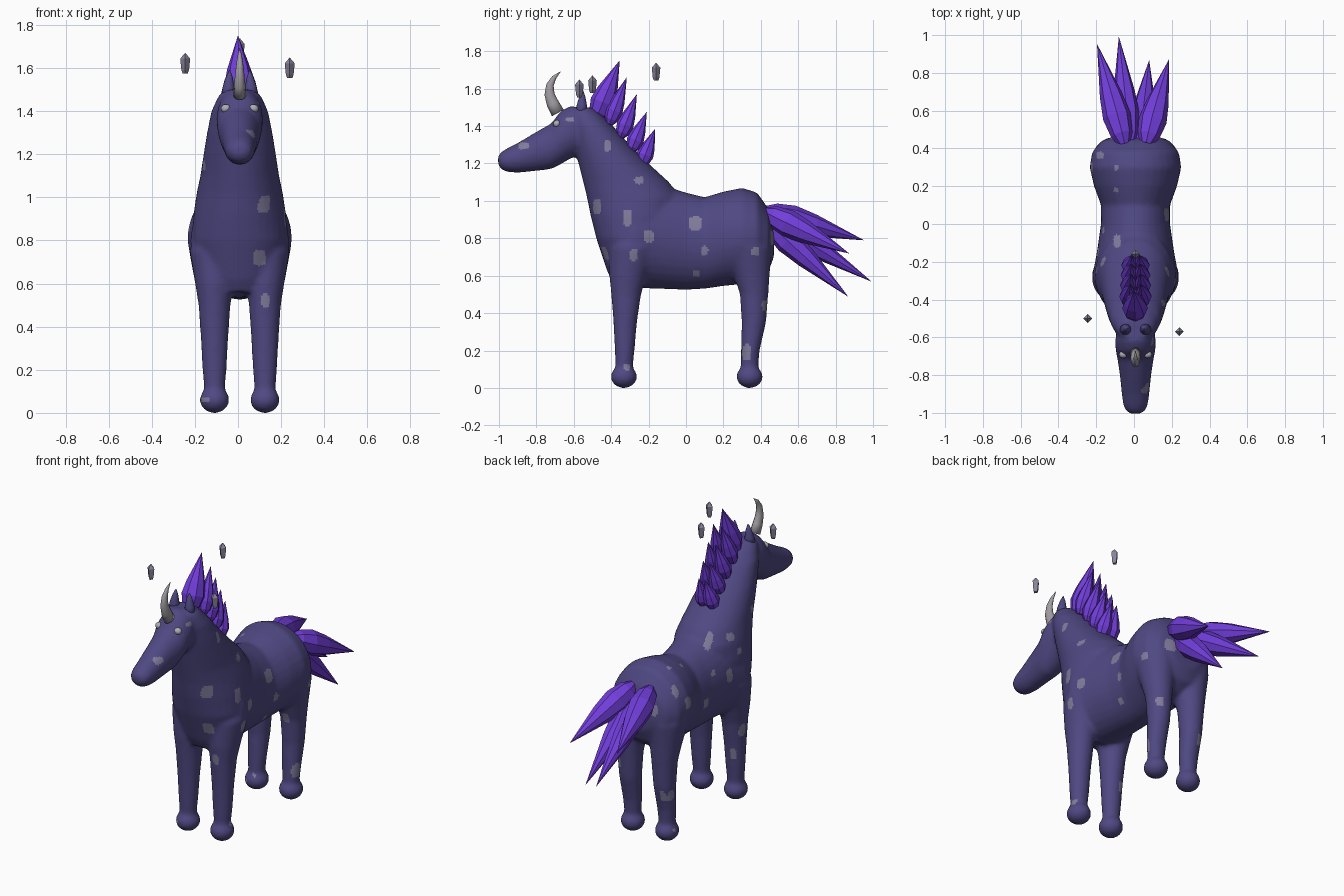
import bpy, bmesh, math
from mathutils import Vector

if "Cube" in bpy.data.objects:
    bpy.data.objects.remove(bpy.data.objects["Cube"])

CX = 0.008  # centre plane of the animal


def material(name, rgb):
    m = bpy.data.materials.new(name)
    m.diffuse_color = (*rgb, 1)
    m.use_nodes = True
    m.node_tree.nodes["Principled BSDF"].inputs["Base Color"].default_value = m.diffuse_color
    return m


INDIGO = material("indigo_coat", (0.078, 0.066, 0.225))
SPOT = material("grey_spots", (0.22, 0.20, 0.33))
VIOLET = material("violet_hair", (0.165, 0.047, 0.70))
HORN = material("horn_grey", (0.36, 0.34, 0.37))
EYE = material("eye_grey", (0.42, 0.41, 0.47))
CRYSTAL = material("crystal_grey", (0.25, 0.23, 0.33))


def loft(bm, rings, n=32):
    """Closed tube through rings of (centre, half axis a, half axis b)."""
    loops = []
    for c, a, b in rings:
        loops.append([bm.verts.new(Vector(c) + Vector(a) * math.cos(2 * math.pi * i / n)
                                   + Vector(b) * math.sin(2 * math.pi * i / n)) for i in range(n)])
    faces = [bm.faces.new(loops[0][::-1]), bm.faces.new(loops[-1])]
    for p, q in zip(loops, loops[1:]):
        for i in range(n):
            j = (i + 1) % n
            faces.append(bm.faces.new((p[i], p[j], q[j], q[i])))
    bmesh.ops.recalc_face_normals(bm, faces=faces)


def make(name, bm, *mats, smooth=False):
    me = bpy.data.meshes.new(name)
    bm.to_mesh(me)
    bm.free()
    for m in mats:
        me.materials.append(m)
    for p in me.polygons:
        p.use_smooth = smooth
    ob = bpy.data.objects.new(name, me)
    bpy.context.collection.objects.link(ob)
    return ob


def y_slices(rows):
    """Upright slices: y, bottom z, top z, half width."""
    return [((CX, y, (b + t) / 2), (w, 0, 0), (0, 0, (t - b) / 2)) for y, b, t, w in rows]


def ball(bm, centre, size):
    new = bmesh.ops.create_uvsphere(bm, u_segments=24, v_segments=16, radius=1)["verts"]
    for v in new:
        v.co = Vector(centre) + Vector(v.co[i] * size[i] for i in range(3))


# Body: torso, neck, head, legs and hooves fused into one skin
bm = bmesh.new()
loft(bm, y_slices([(-.38, .65, .9, .15), (-.34, .57, .98, .205), (-.28, .535, 1.06, .23),
                   (-.15, .53, 1.09, .205), (0, .525, 1.045, .183), (.1, .53, 1.02, .183),
                   (.2, .545, 1.05, .22), (.3, .555, 1.07, .243), (.38, .57, 1.045, .23),
                   (.44, .62, .96, .18), (.47, .7, .86, .1)]))
loft(bm, y_slices([(-.5, 1.28, 1.46, .07), (-.56, 1.25, 1.5, .098), (-.62, 1.225, 1.508, .108),
                   (-.67, 1.195, 1.48, .105), (-.72, 1.17, 1.415, .095), (-.8, 1.16, 1.37, .083),
                   (-.9, 1.15, 1.31, .073), (-.96, 1.155, 1.28, .065), (-.99, 1.17, 1.26, .05),
                   (-1.005, 1.195, 1.24, .025)]))
# neck slices: z, front y, back y, half width
neck = [(.56, -.39, -.22, .12), (.62, -.42, -.16, .17), (.8, -.48, -.08, .22), (.92, -.51, -.03, .215),
        (1.02, -.53, -.03, .2), (1.1, -.55, -.09, .183), (1.2, -.575, -.2, .168),
        (1.3, -.60, -.3, .152), (1.4, -.62, -.39, .132), (1.47, -.63, -.46, .1), (1.5, -.61, -.5, .07)]
loft(bm, [((CX, (f + b) / 2, z), (w, 0, 0), (0, (b - f) / 2, 0)) for z, f, b, w in neck])
# leg slices: z, y, half depth, half width
front = [(.06, -.332, .046, .048), (.13, -.33, .048, .05), (.2, -.328, .053, .056), (.35, -.325, .063, .064),
         (.5, -.32, .08, .074), (.6, -.31, .1, .09), (.75, -.28, .13, .115), (.88, -.26, .1, .08)]
rear = [(.06, .34, .046, .048), (.13, .34, .048, .05), (.2, .344, .05, .056), (.35, .363, .065, .064),
        (.5, .364, .076, .074), (.6, .352, .095, .09), (.75, .33, .13, .118), (.88, .32, .1, .08)]
for s in (-1, 1):
    for rows in (front, rear):
        loft(bm, [((CX + s * .117, y, z), (rx, 0, 0), (0, ry, 0)) for z, y, ry, rx in rows])
        ball(bm, (CX + s * .117, rows[0][1], .06), (.069, .071, .061))
body = make("body", bm, INDIGO, SPOT, smooth=True)
mod = body.modifiers.new("fuse", 'REMESH')
mod.mode, mod.voxel_size, mod.use_smooth_shade = 'VOXEL', .011, True
mod = body.modifiers.new("soften", 'SMOOTH')
mod.factor, mod.iterations = .5, 10
dg = bpy.context.evaluated_depsgraph_get()
fused = bpy.data.meshes.new_from_object(body.evaluated_get(dg))
body.modifiers.clear()
body.data = fused
fused.materials.clear()
fused.materials.append(INDIGO)
fused.materials.append(SPOT)

# Coat spots: (u, v, half u, half v) on the two axes seen from each side
SPOTS = {
    (0, 1): [(-.42, 1.295, .02, .032), (-.25, 1.11, .026, .02), (-.475, .97, .022, .042),
             (-.315, .91, .025, .045), (-.2, .81, .03, .033), (-.28, .71, .021, .035),
             (.05, .88, .037, .037), (.1, .735, .02, .025), (.055, .61, .022, .018),
             (.37, .73, .021, .025), (.325, .19, .024, .045), (.42, .44, .015, .03),
             (-.87, 1.295, .03, .02), (-.62, 1.435, .02, .012), (-.315, .11, .018, .018)],
    (0, -1): [(-.2, 1.06, .025, .022), (-.24, .97, .02, .02), (-.15, .85, .022, .04),
              (-.42, 1.15, .02, .025), (-.3, .45, .022, .04), (.3, .86, .03, .035),
              (.05, .75, .025, .03), (.38, .3, .02, .035)],
    (1, -1): [(.1, .72, .03, .038), (.128, .52, .02, .032), (-.15, .06, .02, .015)],
    (1, 1): [(.12, .8, .035, .04), (-.1, .84, .025, .035), (-.13, .3, .018, .035)],
    (2, 1): [(-.18, .365, .018, .02), (-.095, .3, .012, .015), (-.095, .18, .012, .014),
             (-.09, -.09, .02, .035), (-.17, -.03, .014, .018)],
}
for p in fused.polygons:
    p.use_smooth = True
    c, nrm = p.center, p.normal
    for (axis, sign), spots in SPOTS.items():
        if nrm[axis] * sign < .25 or (axis == 0 and (c.x - CX) * sign < .03):
            continue
        u, v = [c[i] for i in range(3) if i != axis]
        if axis == 0 and abs(c.x - CX) < .1 and .53 > c.z > .1 and nrm[0] * sign < .3:
            continue
        if any(((u - a) / ra) ** 4 + ((v - b) / rb) ** 4 < 1 - .5 * abs((u - a) * (v - b)) / (ra * rb)
               for a, b, ra, rb in spots):
            p.material_index = 1


def spike(bm, base, tip, r, n=8, flat=1.0, profile=((0, .4), (.1, .78), (.28, 1), (.5, .8), (1, .01))):
    """Pointed teardrop lock from base to tip."""
    base, tip = Vector(base), Vector(tip)
    d = (tip - base).normalized()
    side = Vector((1, 0, 0))
    side = (side - d * side.dot(d)).normalized()
    up = d.cross(side)
    loft(bm, [(base.lerp(tip, t), side * r * k * flat, up * r * k) for t, k in profile], n)


# Mane: one tall forelock and staggered pairs down the neck
bm = bmesh.new()
spike(bm, (CX, -.48, 1.44), (0, -.355, 1.75), .068)
pairs = [((-.41, 1.41), (-.317, 1.66)), ((-.35, 1.34), (-.263, 1.57)),
         ((-.295, 1.265), (-.21, 1.475)), ((-.24, 1.19), (-.165, 1.385))]
for k, ((by, bz), (ty, tz)) in enumerate(pairs):
    for s in (-1, 1):
        dx = .045 - .004 * k
        spike(bm, (CX + s * dx, by, bz), (CX + s * dx * .6, ty, tz), .046)
make("mane", bm, VIOLET)

# Tail: four long locks
bm = bmesh.new()
for base, tip, r in [((-.05, .42, .945), (-.195, .95, .79), .075),
                     ((.065, .42, .94), (.185, .87, .72), .075),
                     ((-.025, .42, .92), (-.08, .99, .57), .07),
                     ((.035, .42, .90), (.08, .865, .49), .07)]:
    spike(bm, base, tip, r)
make("tail", bm, VIOLET)

# Ears
bm = bmesh.new()
for s in (-1, 1):
    spike(bm, (CX + s * .055, -.56, 1.46), (CX + s * .046, -.552, 1.59), .032, 12,
          profile=((0, 1), (.4, .85), (.75, .5), (1, .08)))
make("ears", bm, INDIGO, smooth=True)

# Curved horn
bm = bmesh.new()
path = [(-.685, 1.47, .036), (-.712, 1.52, .033), (-.73, 1.57, .027), (-.727, 1.62, .020),
        (-.705, 1.66, .012), (-.67, 1.692, .001)]
rings = []
for i, (y, z, r) in enumerate(path):
    a, b = path[max(i - 1, 0)], path[min(i + 1, len(path) - 1)]
    t = Vector((0, b[0] - a[0], b[1] - a[1])).normalized()
    rings.append(((CX, y, z), (r * .8, 0, 0), t.cross(Vector((1, 0, 0))) * r))
loft(bm, rings, 12)
make("horn", bm, HORN, smooth=True)

# Eyes
bm = bmesh.new()
for s in (-1, 1):
    ball(bm, (CX + s * .064, -.69, 1.412), (.023, .02, .02))
make("eyes", bm, EYE, smooth=True)

# Floating crystals around the head
for k, (x, y, z) in enumerate([(-.245, -.5, 1.622), (.24, -.57, 1.6), (CX, -.16, 1.69)]):
    bm = bmesh.new()
    loft(bm, [((x, y, z + h), (r, 0, 0), (0, r, 0))
              for h, r in ((-.046, .012), (-.03, .018), (.022, .023), (.048, .001))], 4)
    make(f"crystal_{k + 1}", bm, CRYSTAL)
